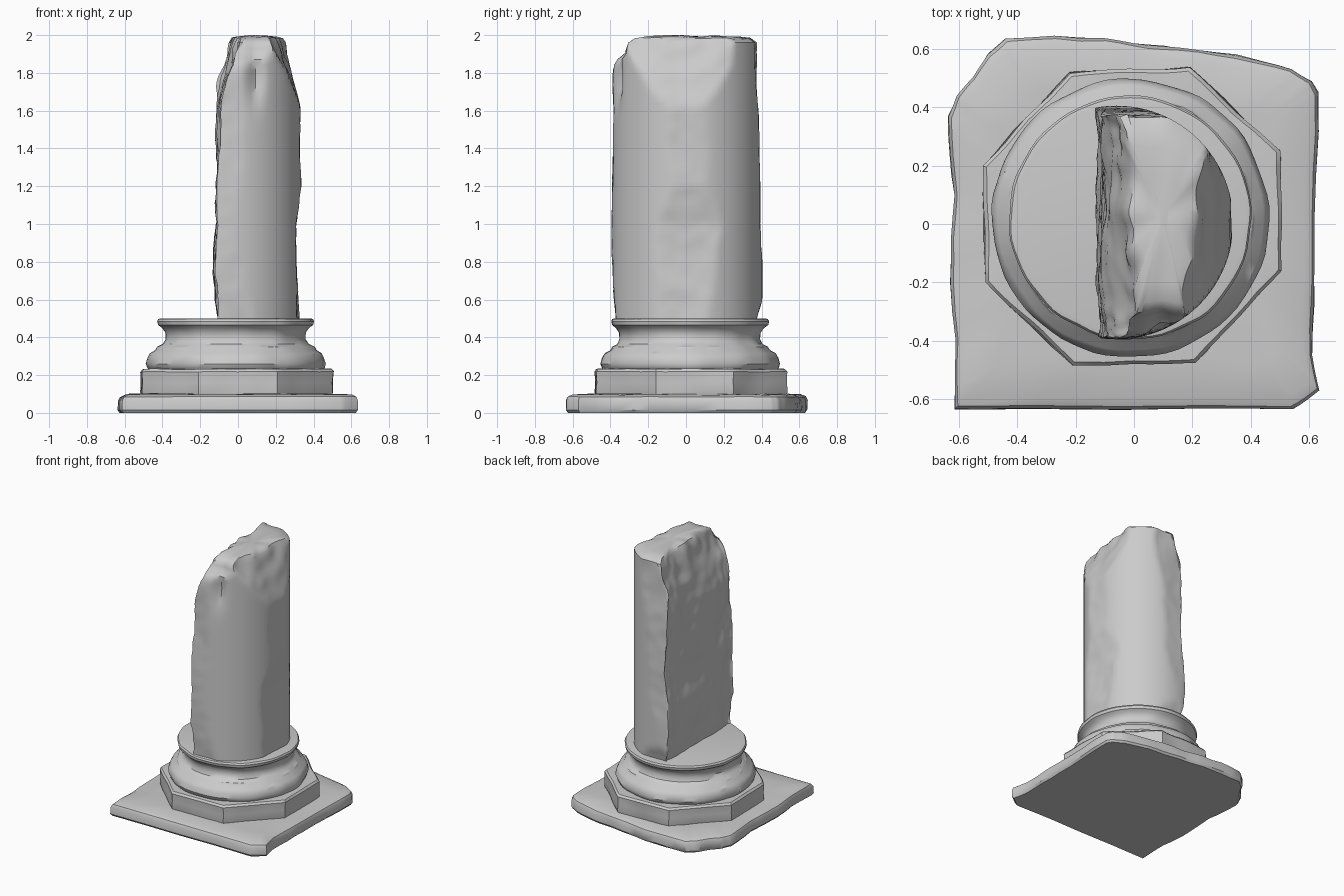
import bpy, bmesh, math
from mathutils import Vector, noise

if "Cube" in bpy.data.objects:
    bpy.data.objects.remove(bpy.data.objects["Cube"])


def loft(name, rings, angle=35):
    """Skin a stack of equal-length rings and cap both ends."""
    bm = bmesh.new()
    rows = [[bm.verts.new(p) for p in r] for r in rings]
    n = len(rows[0])
    for a, b in zip(rows, rows[1:]):
        for i in range(n):
            j = (i + 1) % n
            bm.faces.new((a[i], a[j], b[j], b[i]))
    bm.faces.new(rows[0][::-1])
    bm.faces.new(rows[-1])
    bmesh.ops.remove_doubles(bm, verts=bm.verts, dist=0.0008)
    bmesh.ops.recalc_face_normals(bm, faces=bm.faces)
    me = bpy.data.meshes.new(name)
    bm.to_mesh(me)
    bm.free()
    ob = bpy.data.objects.new(name, me)
    bpy.context.collection.objects.link(ob)
    bpy.ops.object.select_all(action='DESELECT')
    ob.select_set(True)
    bpy.context.view_layer.objects.active = ob
    bpy.ops.object.shade_smooth_by_angle(angle=math.radians(angle))
    return ob


def lerp(table, t):
    """Read a value from a (position, value) profile."""
    for (a, u), (b, v) in zip(table, table[1:]):
        if t <= b:
            return u + (v - u) * max(0, (t - a) / (b - a))
    return table[-1][1]


def resample(pts, k):
    """Split each outline edge into k pieces."""
    return [Vector(a).lerp(Vector(b), i / k)
            for a, b in zip(pts, pts[1:] + pts[:1]) for i in range(k)]


def wear(p, scale, amount):
    return noise.noise(Vector(p) * scale) * amount


def slab(name, outline, profile, centre, k, rough):
    """Worn stone slab: outline inset by (inset, z) profile steps."""
    c, rings = Vector(centre), []
    for inset, z in profile:
        ring = []
        for p in resample(outline, k):
            d = p - c
            q = c + d * (1 - inset / d.length)
            w = wear((q.x, q.y, z), 7, rough)
            q += d.normalized() * w
            ring.append((q.x, q.y, z + (w * 0.5 if z > 0.05 else 0)))
        rings.append(ring)
    return loft(name, rings)


# Square plinth with broken corners
plinth = [(-.61, -.63), (.54, -.63), (.635, -.57), (.61, -.45), (.62, -.1),
          (.63, .45), (.61, .49), (.54, .53), (.35, .58), (.1, .61), (-.1, .64),
          (-.44, .635), (-.5, .58), (-.55, .5), (-.61, .44), (-.64, .37),
          (-.62, .1), (-.63, -.2), (-.61, -.4)]
slab("plinth", plinth, [(.012, 0), (0, .015), (0, .065), (.01, .085),
                        (.04, .097), (.2, .102)], (0, 0), 4, .012)

# Octagonal step
octagon = [(-.22, .52), (.19, .535), (.5, .25), (.505, -.16), (.21, -.475),
           (-.21, -.485), (-.51, -.2), (-.52, .2)]
slab("octagonal_step", octagon[::-1], [(.01, .08), (0, .11), (.004, .16), (0, .218),
                                       (.012, .232), (.06, .234)], (-.01, .02), 8, .01)

# Round moulded base, turned from a profile
moulding = [(.45, .22), (.468, .237), (.476, .26), (.468, .29), (.455, .315),
            (.425, .332), (.415, .35), (.385, .365), (.372, .39), (.375, .425),
            (.392, .45), (.413, .465), (.417, .485), (.41, .497), (.395, .5)]
rings = []
for r, z in moulding:
    ring = []
    for i in range(72):
        a = math.tau * i / 72
        x, y = math.cos(a), math.sin(a)
        q = r + wear((x * r, y * r, z), 8, .009)
        ring.append((-.012 + q * x, .02 + q * y, z))
    rings.append(ring)
loft("moulded_base", rings)

# Broken shaft: round column split on the left and chipped towards the top
left = [(.5, -.105), (.6, -.12), (.75, -.125), (1, -.105), (1.6, -.105),
        (1.75, -.075), (1.85, -.045), (1.93, -.02), (2, .01)]
right = [(.5, .32), (.8, .31), (1, .3), (1.2, .33), (1.62, .335),
         (1.75, .29), (1.88, .245), (1.96, .22), (2, .18)]
front = [(.5, -.37), (.65, -.39), (1.8, -.388), (1.86, -.375), (1.9, -.32), (2, -.29)]
back = [(.5, .37), (.56, .39), (.62, .41), (1, .395), (1.7, .38), (1.96, .37), (2, .34)]


def shaft_point(a, z):
    x, y = -.06 + .4 * math.cos(a), .005 + .4 * math.sin(a)
    p = (x, y, z)
    rough = wear(p, 4, .022) + wear(p, 13, .009)
    top = max(0, (z - 1.6) / .4)
    rough += top * wear(p, 9, .03)
    skew = top * .06 * y / .4          # upper break runs diagonally
    x = max(x, lerp(left, z) + rough - skew * .6)
    x = min(x, lerp(right, z) + rough * .6 + skew)
    y = min(max(y, lerp(front, z) + rough * .5), lerp(back, z) + rough * .4)
    # shallow groove running down from the top of the front end
    if y < -.2:
        groove = math.exp(-((x - .09) / .035) ** 2 - ((z - 1.78) / .13) ** 2)
        y += .04 * groove
    return Vector((x, y, z))


rings = []
for k in range(51):
    z = .495 + 1.465 * k / 50
    rings.append([shaft_point(math.tau * i / 96, z) for i in range(96)])
mid = Vector((.1, .03, 0))
for s, z in ((.9, 1.982), (.7, 1.992), (.4, 1.996), (.15, 1.998)):
    ring = []
    for p in rings[50]:
        q = mid + (p - mid) * s
        q.z = min(2, z + wear((q.x, q.y, z), 9, .014))
        ring.append(q)
    rings.append(ring)
loft("broken_shaft", rings, 40)
